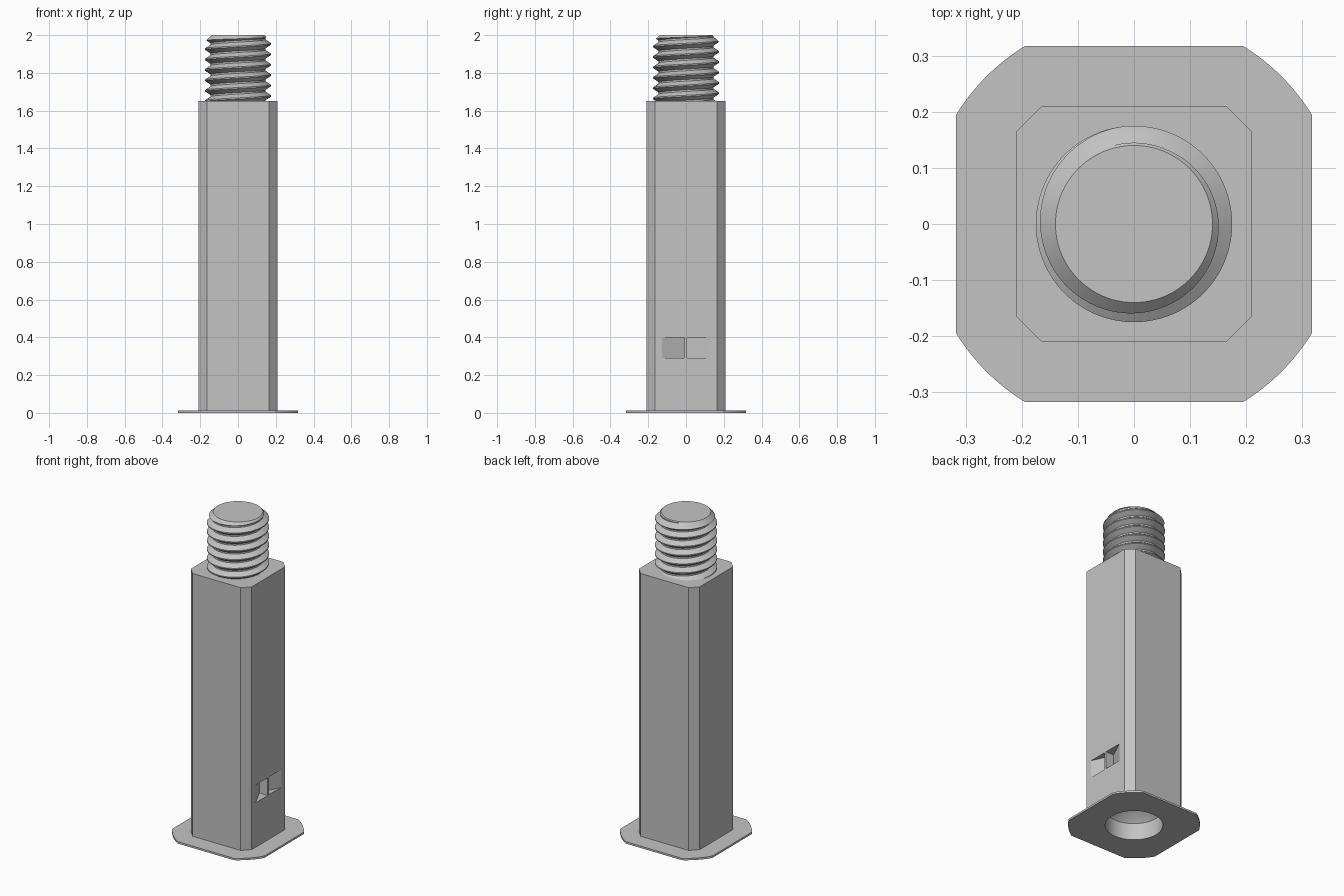
import bpy, bmesh, math

cube = bpy.data.objects.get("Cube")
if cube:
    bpy.data.objects.remove(cube, do_unlink=True)

grey = bpy.data.materials.new("plain grey")
grey.use_nodes = True
grey.diffuse_color = (0.55, 0.55, 0.55, 1)
grey.node_tree.nodes["Principled BSDF"].inputs["Base Color"].default_value = (0.55, 0.55, 0.55, 1)


def make_object(name, bm):
    bmesh.ops.recalc_face_normals(bm, faces=bm.faces)
    mesh = bpy.data.meshes.new(name)
    bm.to_mesh(mesh)
    bm.free()
    mesh.materials.append(grey)
    obj = bpy.data.objects.new(name, mesh)
    bpy.context.collection.objects.link(obj)
    return obj


def prism(name, outline, z0, z1):
    bm = bmesh.new()
    low = [bm.verts.new((x, y, z0)) for x, y in outline]
    high = [bm.verts.new((x, y, z1)) for x, y in outline]
    bm.faces.new(low[::-1])
    bm.faces.new(high)
    for i in range(len(low)):
        k = (i + 1) % len(low)
        bm.faces.new((low[i], low[k], high[k], high[i]))
    return make_object(name, bm)


def lathe(name, profile, sides=96):
    """Spin a profile of (radius, height) points that starts and ends on the axis."""
    bm = bmesh.new()
    verts = [bm.verts.new((r, 0, z)) for r, z in profile]
    edges = [bm.edges.new(pair) for pair in zip(verts, verts[1:])]
    bmesh.ops.spin(bm, geom=verts + edges, cent=(0, 0, 0), axis=(0, 0, 1),
                   angle=math.tau, steps=sides, use_duplicate=False)
    bmesh.ops.remove_doubles(bm, verts=bm.verts, dist=1e-5)
    return make_object(name, bm)


def boolean(target, cutter, operation="DIFFERENCE"):
    mod = target.modifiers.new("cut", "BOOLEAN")
    mod.operation = operation
    mod.solver = "EXACT"
    mod.object = cutter
    bpy.context.view_layer.objects.active = target
    bpy.ops.object.modifier_apply(modifier=mod.name)


def smooth(obj, degrees=25):
    bpy.ops.object.select_all(action="DESELECT")
    obj.select_set(True)
    bpy.context.view_layer.objects.active = obj
    bpy.ops.object.shade_smooth_by_angle(angle=math.radians(degrees))


# Square shank with chamfered corners
H, C = 0.21, 0.165
shank = prism("shank", [(H, -C), (H, C), (C, H), (-C, H),
                        (-H, C), (-H, -C), (-C, -H), (C, -H)], 0.012, 1.65)

# Thin foot plate with rounded corners
half, reach = 0.317, 0.372
start = math.acos(half / reach)
outline = []
for quarter in range(4):
    for i in range(13):
        a = quarter * math.pi / 2 + start + (math.pi / 2 - 2 * start) * i / 12
        outline.append((reach * math.cos(a), reach * math.sin(a)))
foot = prism("foot_plate", outline, 0, 0.012)

# Blind hole in the bottom with a conical end
bore = lathe("bore_cutter", [(0, -0.1), (0.163, -0.1), (0.163, 0.105), (0, 0.265)])
boolean(shank, bore)
boolean(foot, bore)

# Two sloping pockets on one side, deepest beside the thin wall between them
pockets = []
for side, inner, outer in ((-1, 0.008, 0.128), (1, 0.004, 0.122)):
    pocket = prism("pocket_cutter", [(0.25, side * inner), (H - 0.056, side * inner),
                                     (H, side * outer), (0.25, side * outer)], 0.29, 0.4)
    boolean(shank, pocket)
    pockets.append(pocket)

# Helical thread: a column of profile points per angle, rising one pitch per turn
PITCH, ROOT, CREST, SIDES = 0.055, 0.145, 0.175, 72
LOW, HIGH = 1.6, 2.08
tooth = [(0.0, CREST), (0.12, CREST), (0.48, ROOT), (0.64, ROOT)]
turns = 14
bm = bmesh.new()
columns = []
for i in range(SIDES):
    a = math.tau * i / SIDES
    column = []
    for k in range(turns):
        for u, r in tooth:
            z = 1.455 + PITCH * (k + u + i / SIDES)
            if not LOW < z < HIGH:
                z, r = min(max(z, LOW), HIGH), ROOT
            column.append(bm.verts.new((r * math.cos(a), r * math.sin(a), z)))
    columns.append(column)
for i in range(SIDES):
    here, there = columns[i], columns[(i + 1) % SIDES]
    shift = len(tooth) if i == SIDES - 1 else 0
    for j in range(len(here) - shift - 1):
        bm.faces.new((here[j], there[j + shift], there[j + shift + 1], here[j + 1]))
bmesh.ops.remove_doubles(bm, verts=bm.verts, dist=1e-6)
bmesh.ops.holes_fill(bm, edges=[e for e in bm.edges if e.is_boundary], sides=0)
bmesh.ops.triangulate(bm, faces=[f for f in bm.faces if len(f.verts) == 4])
thread = make_object("threaded_stud", bm)

# Trim the thread to length with a chamfered tip
trim = lathe("stud_trimmer", [(0, 1.65), (0.18, 1.65), (0.18, 1.96), (0.14, 2.0), (0, 2.0)])
boolean(thread, trim, "INTERSECT")

for cutter in [bore, trim] + pockets:
    bpy.data.objects.remove(cutter, do_unlink=True)
for part in (shank, foot, thread):
    smooth(part)
